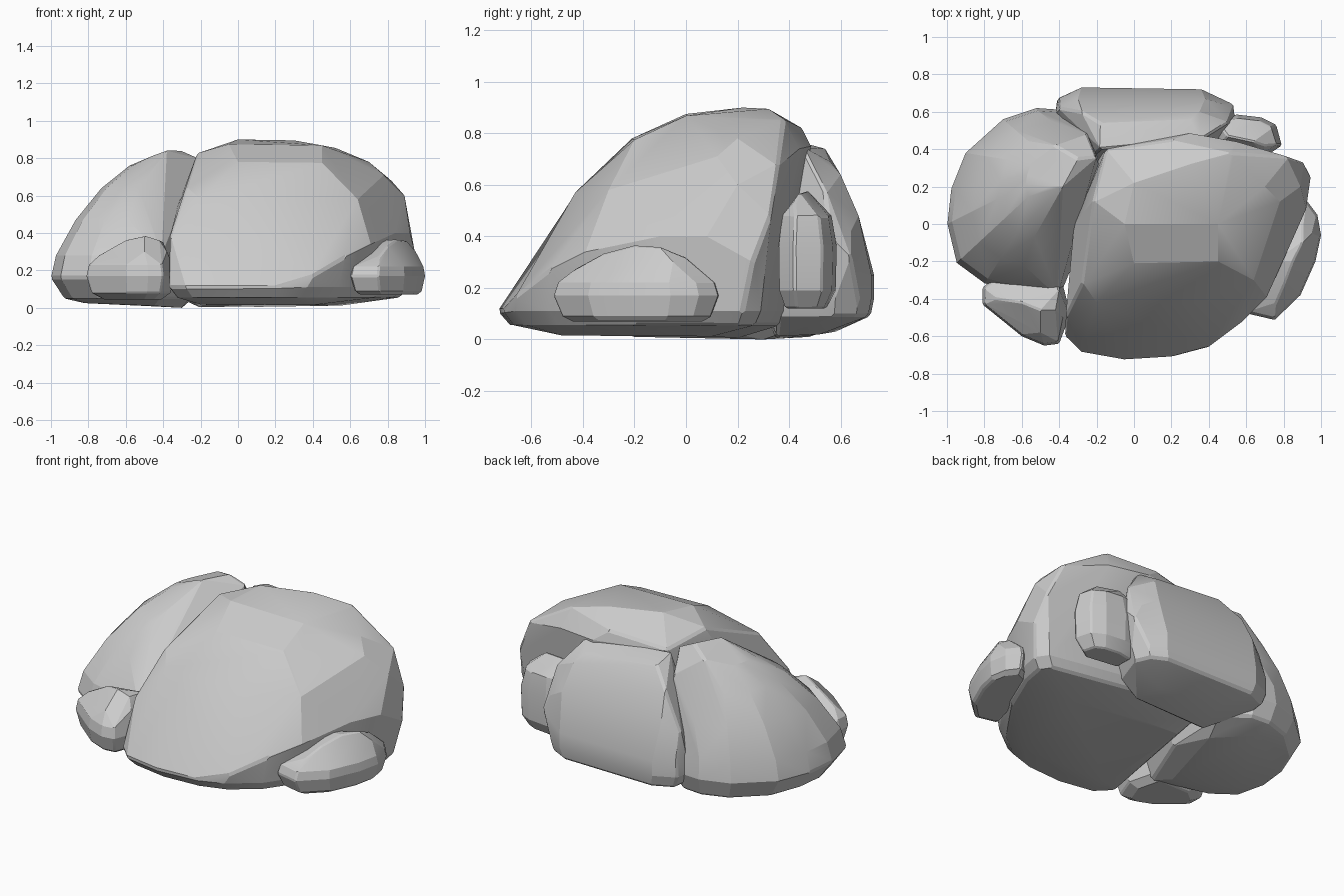
import bpy, bmesh, math


def rock(name, outline, levels, pivot, crown=(), bevel=0.012):
    """Convex stone: an outline shrunk towards a pivot at each level, plus crown corners."""
    bm = bmesh.new()
    px, py = pivot
    for z, s in levels:
        for x, y in outline:
            bm.verts.new((px + (x - px) * s, py + (y - py) * s, z))
    for p in crown:
        bm.verts.new(p)
    res = bmesh.ops.convex_hull(bm, input=bm.verts[:])
    junk = {e for k in ("geom_interior", "geom_unused") for e in res[k]
            if isinstance(e, bmesh.types.BMVert)}
    bmesh.ops.delete(bm, geom=list(junk), context='VERTS')
    # merge nearly flat triangles into broad facets
    bmesh.ops.dissolve_limit(bm, angle_limit=math.radians(6),
                             verts=bm.verts[:], edges=bm.edges[:])
    # chip the sharpest edges
    sharp = [e for e in bm.edges if e.calc_face_angle(0) > math.radians(42)]
    if sharp and bevel:
        bmesh.ops.bevel(bm, geom=sharp, offset=bevel, segments=1,
                        affect='EDGES', profile=0.5, clamp_overlap=True)
    bmesh.ops.recalc_face_normals(bm, faces=bm.faces[:])
    me = bpy.data.meshes.new(name)
    bm.to_mesh(me)
    bm.free()
    ob = bpy.data.objects.new(name, me)
    bpy.context.collection.objects.link(ob)
    bpy.context.view_layer.objects.active = ob
    ob.select_set(True)
    bpy.ops.object.shade_smooth_by_angle(angle=math.radians(16))
    ob.select_set(False)
    return ob


# large main boulder with a broad, slightly bulging front
rock("main_boulder",
     [(-.37, -.6), (-.28, -.69), (-.05, -.73), (.2, -.715), (.37, -.66), (.54, -.53),
      (.77, -.2), (.88, .06), (.91, .22), (.86, .29), (.3, .4), (-.2, .36)],
     [(.055, .93), (.11, 1)], (.25, -.05),
     [(-.2, -.48, .018), (.4, -.48, .015), (.55, .1, .012), (.1, .2, .005), (-.15, .2, .015),
      (.4, -.66, .17), (.57, -.53, .27), (.71, -.39, .34), (.84, -.1, .4), (.945, .26, .3),
      (.92, .08, .4), (.91, .33, .48), (-.365, -.49, .38), (-.28, -.32, .64),
      (-.2, -.42, .58), (.3, -.43, .57), (.64, -.3, .58), (0, -.21, .78),
      (.45, -.2, .775), (.89, .2, .6), (.82, .36, .68), (.78, .12, .71),
      (-.05, 0, .875), (.45, 0, .868), (0, .22, .9), (.3, .32, .895), (.52, .38, .855),
      (.2, .45, .82), (.3, .485, .75), (.55, .44, .74), (.7, .2, .78), (-.22, .12, .825),
      (-.15, .4, .78), (-.32, 0, .55)])

# domed boulder on the left
rock("left_boulder",
     [(-1, 0), (-.98, .18), (-.9, .38), (-.7, .56), (-.52, .62), (-.38, .61), (-.22, .48),
      (-.24, 0), (-.41, -.42), (-.56, -.39), (-.8, -.32), (-.95, -.21)],
     [(.05, .88), (.16, 1), (.28, .955)], (-.4, .3),
     [(-.82, -.05, .025), (-.8, .25, .03), (-.5, .48, .01), (-.45, -.2, .01), (-.3, .3, 0)]
     + [(-.4 + (x + .4) * s, .3 + (y - .3) * s, z)
        for z, s in ((.47, .78), (.64, .55), (.76, .3))
        for x, y in ((-1, 0), (-.97, .18), (-.9, .38), (-.7, .56), (-.45, .62),
                     (-.64, -.37), (-.8, -.32), (-.95, -.21))]
     + [(-.45, .2, .815), (-.38, .2, .84), (-.3, .35, .84), (-.2, .36, .8), (-.18, .3, .5),
        (-.25, .48, .68), (-.42, .42, .8), (-.4, -.18, .43), (-.25, .1, .6)])

# boulder leaning against the back
rock("back_boulder",
     [(-.42, .59), (-.41, .67), (-.28, .73), (.36, .72), (.46, .67), (.5, .58), (.42, .35),
      (-.3, .3)],
     [(.09, .94), (.16, 1), (.25, 1)], (.02, .5),
     [(-.2, .35, 0), (.28, .35, .01), (.25, .52, .02), (-.15, .58, .03),
      (.53, .64, .32), (.54, .56, .4), (-.4, .62, .42), (.48, .64, .42),
      (-.3, .67, .48), (.38, .67, .48), (-.28, .6, .64), (.35, .6, .64), (.5, .54, .58),
      (-.18, .54, .74), (.3, .56, .69), (-.18, .4, .78), (.36, .45, .75)])

# small stones tucked around the base
rock("front_left_stone",
     [(-.81, -.34), (-.81, -.43), (-.6, -.6), (-.48, -.65), (-.4, -.64), (-.34, -.48),
      (-.4, -.25), (-.7, -.25)],
     [(.045, .65), (.08, .9), (.17, 1), (.23, .95)], (-.54, -.4),
     [(-.73, -.4, .29), (-.6, -.42, .365), (-.5, -.46, .385), (-.42, -.46, .36),
      (-.4, -.35, .35), (-.5, -.58, .3), (-.38, -.5, .3)], .008)

rock("right_stone",
     [(.6, -.48), (.75, -.515), (.89, -.38), (.97, -.2), (1, -.06), (.98, .05), (.92, .13),
      (.75, .05)],
     [(.07, .78), (.09, .9), (.17, 1), (.22, .95)], (.82, -.17),
     [(.76, -.42, .28), (.8, -.33, .33), (.85, -.2, .365), (.9, -.1, .36), (.9, 0, .32),
      (.75, -.2, .36), (.95, -.05, .3)], .008)

rock("back_right_stone",
     [(.42, .56), (.55, .585), (.68, .57), (.76, .53), (.79, .42), (.7, .36), (.42, .4)],
     [(.12, .7), (.19, .97), (.36, 1), (.48, .85)], (.6, .45),
     [(.5, .47, .58), (.64, .44, .57), (.7, .42, .53)], .008)
